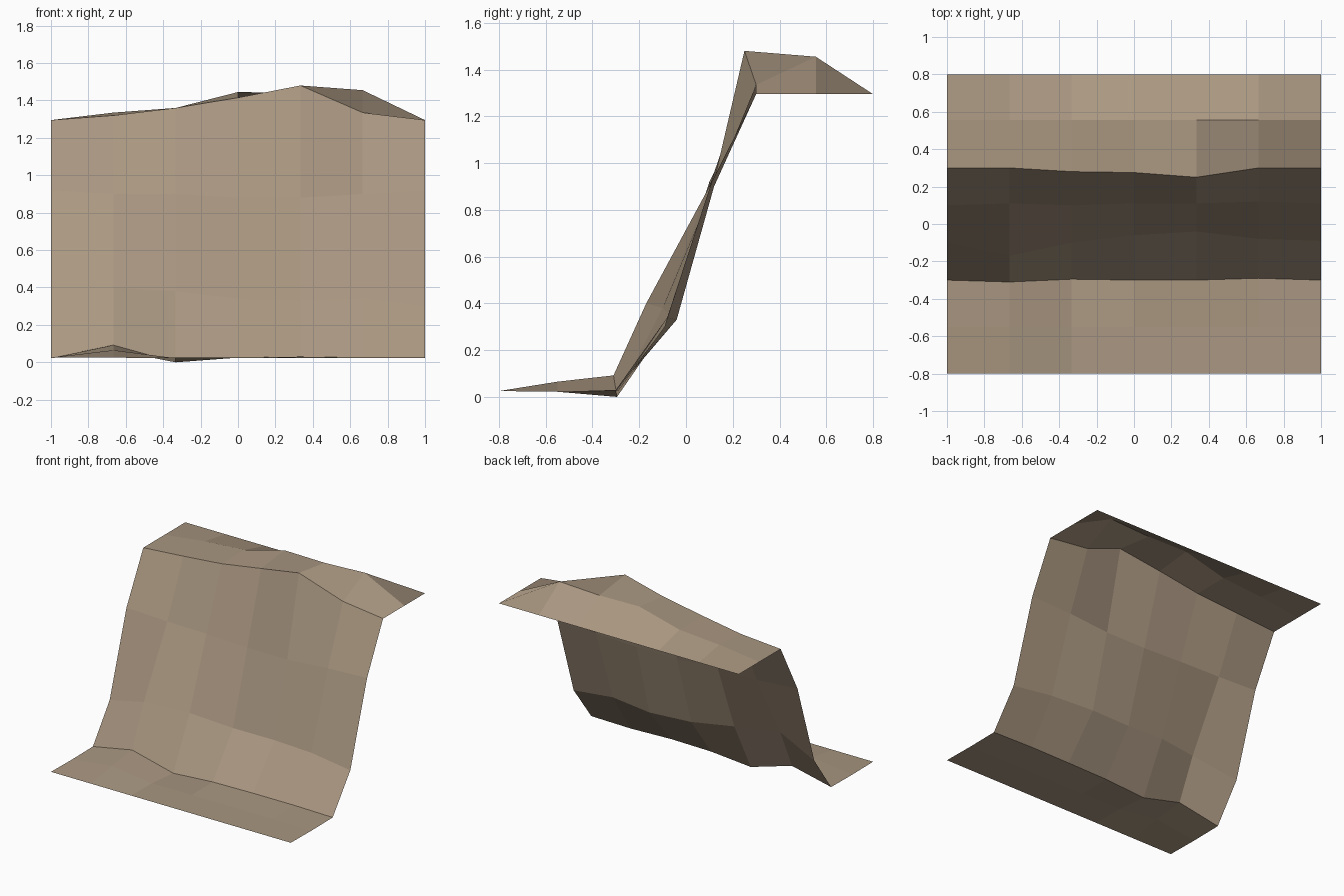
import bpy
import bmesh

default_cube = bpy.data.objects.get("Cube")
if default_cube:
    bpy.data.objects.remove(default_cube, do_unlink=True)

COLUMNS = 6

# Cliff cross-section from front foot to back plateau: (name, depth, height)
PROFILE = [
    ("foot_edge", -0.8, 0.025),
    ("foot_middle", -0.55, 0.022),
    ("foot_crease", -0.3, 0.025),
    ("lower_slope", -0.1, 0.3),
    ("upper_slope", 0.11, 0.91),
    ("lip", 0.3, 1.295),
    ("plateau_middle", 0.555, 1.295),
    ("plateau_edge", 0.8, 1.295),
]

# Rocky unevenness per row, for each column from -x to +x, in hundredths
RAISE = {
    "foot_middle": [0, 4.3, 0, 0, 0, 0, 0],
    "foot_crease": [0, 6.7, -2.5, 0, 0.5, 0, 0],
    "lower_slope": [0, 10, 8, 4, 3, 4, 0],
    "upper_slope": [1, -1, -1, -3, -3, -1, 1],
    "lip": [0, 2.5, 6.5, 12, 18.5, 4, 0],
    "plateau_middle": [0, 4, 6.5, 15, 14.5, 16, 0],
}
PUSH_BACK = {
    "foot_crease": [0, -1, 0.5, 0, 0, 1, 0],
    "lower_slope": [0, -7, 0, 4, 6, 2, 1],
    "upper_slope": [-1, 0, -1, 0, 0, 1, 0],
    "lip": [0, 0, -2, -2.5, -5, 0, 0],
}
LEVEL = [0] * (COLUMNS + 1)


def make_material(name, colour):
    material = bpy.data.materials.new(name)
    material.use_nodes = True
    material.diffuse_color = colour
    shader = next(n for n in material.node_tree.nodes if n.type == "BSDF_PRINCIPLED")
    shader.inputs["Base Color"].default_value = colour
    shader.inputs["Roughness"].default_value = 0.9
    return material


def build_cliff(name, material):
    """Bend a flat grid along the cross-section, then add the unevenness."""
    bm = bmesh.new()
    last_row = len(PROFILE) - 1
    bmesh.ops.create_grid(bm, x_segments=COLUMNS, y_segments=last_row, size=1)
    for vert in bm.verts:
        column = round((vert.co.x + 1) / 2 * COLUMNS)
        row = round((vert.co.y + 1) / 2 * last_row)
        row_name, depth, height = PROFILE[row]
        vert.co.y = depth + PUSH_BACK.get(row_name, LEVEL)[column] / 100
        vert.co.z = height + RAISE.get(row_name, LEVEL)[column] / 100
    bm.normal_update()

    # Flat facets
    for face in bm.faces:
        face.smooth = False
    mesh = bpy.data.meshes.new(name)
    bm.to_mesh(mesh)
    bm.free()
    mesh.materials.append(material)
    cliff = bpy.data.objects.new(name, mesh)
    bpy.context.collection.objects.link(cliff)
    return cliff


# Cliff sheet with foot, wall and plateau
build_cliff("cliff_terrain", make_material("sandy_brown_rock", (0.40, 0.31, 0.22, 1)))
